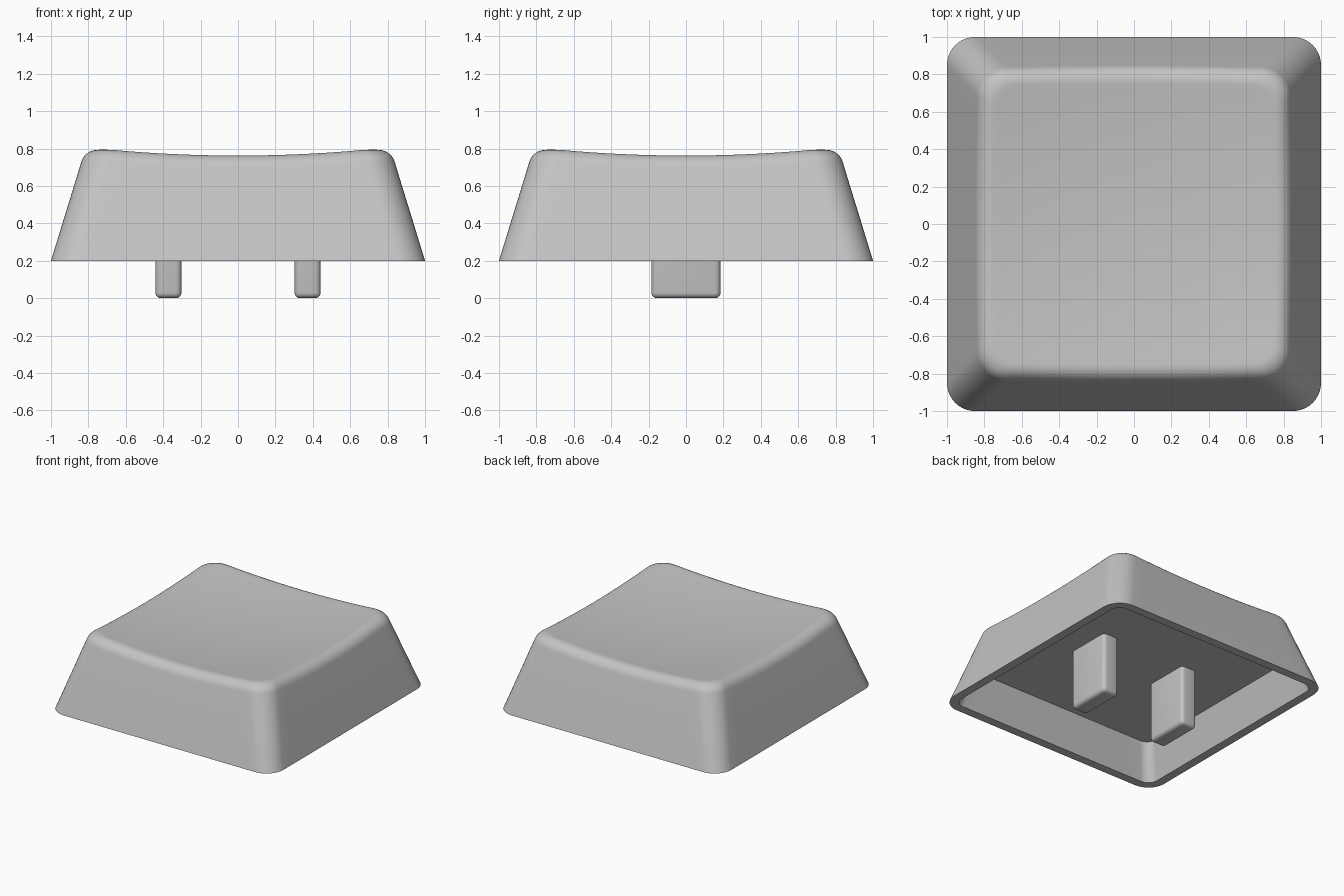
import bpy, bmesh, math

if "Cube" in bpy.data.objects:
    bpy.data.objects.remove(bpy.data.objects["Cube"])

grey = bpy.data.materials.new("light grey plastic")
grey.diffuse_color = (0.55, 0.55, 0.55, 1)
grey.use_nodes = True
grey.node_tree.nodes["Principled BSDF"].inputs["Base Color"].default_value = grey.diffuse_color

SIDE, ARC = 16, 10       # segments per straight side and per corner
BASE, CEIL = 0.2, 0.48   # skirt bottom and cavity ceiling heights
TAPER = 0.307            # inward lean of the walls
BLEND = 0.07             # size of the rounded top edge


def rounded_square(half, radius):
    """Outline points with matching counts, so rings can be bridged."""
    pts, c = [], half - radius
    for q in range(4):
        a0 = q * math.pi / 2
        ca, sa = round(math.cos(a0)), round(math.sin(a0))
        local = [(half, -c + 2 * c * i / SIDE) for i in range(SIDE)]
        local += [(c + radius * math.cos(t), c + radius * math.sin(t))
                  for t in (math.pi / 2 * i / ARC for i in range(ARC))]
        pts += [(x * ca - y * sa, x * sa + y * ca) for x, y in local]
    return pts


COUNT = 4 * (SIDE + ARC)


def dish(x, y):
    """Height of the scooped top."""
    return 0.722 + 0.07 * (x * x + y * y)


def wall_point(i, z):
    x, y = rounded_square(1 - TAPER * (z - BASE), 0.15)[i]
    return x, y, z


def edge_profile(i):
    """Rounded transition from the sloping wall to the dished top."""
    z = 0.78
    for _ in range(6):
        x, y, _z = wall_point(i, z)
        z = dish(x, y)
    corner = wall_point(i, z)
    low = wall_point(i, z - BLEND)
    ix, iy = rounded_square(1 - TAPER * (z - BASE) - BLEND, 0.15 - BLEND / 2)[i]
    high = (ix, iy, dish(ix, iy))
    out = []
    for k in range(9):
        t = k / 8
        a, b, c = (1 - t) ** 2, 2 * t * (1 - t) * 0.8, t * t
        out.append([(a * p + b * q + c * r) / (a + b + c)
                    for p, q, r in zip(low, corner, high)])
    return out


def finish(bm, name):
    bmesh.ops.recalc_face_normals(bm, faces=bm.faces)
    mesh = bpy.data.meshes.new(name)
    bm.to_mesh(mesh)
    bm.free()
    mesh.materials.append(grey)
    ob = bpy.data.objects.new(name, mesh)
    bpy.context.collection.objects.link(ob)
    bpy.ops.object.select_all(action='DESELECT')
    ob.select_set(True)
    bpy.context.view_layer.objects.active = ob
    bpy.ops.object.shade_smooth_by_angle(angle=math.radians(35))
    return ob


# Cap shell: cavity, rim, outer wall, rounded edge and dished top
profiles = [edge_profile(i) for i in range(COUNT)]
rings = [[(x, y, CEIL) for x, y in rounded_square(0.85, 0.08)],
         [(x, y, BASE) for x, y in rounded_square(0.93, 0.08)],
         [(x, y, BASE) for x, y in rounded_square(1.0, 0.15)]]
rings += [[p[k] for p in profiles] for k in range(9)]
rim = rings[-1]
for s in (0.96, 0.88, 0.76, 0.62, 0.48, 0.34, 0.2, 0.08):
    rings.append([(x * s, y * s, dish(x * s, y * s)) for x, y, z in rim])

bm = bmesh.new()
loops = [[bm.verts.new(p) for p in ring] for ring in rings]
for lo, hi in zip(loops, loops[1:]):
    for i in range(COUNT):
        j = (i + 1) % COUNT
        bm.faces.new((lo[i], lo[j], hi[j], hi[i]))
bm.faces.new(loops[0])
bm.faces.new(loops[-1])
finish(bm, "keycap_shell")

# Two mounting prongs under the cap
for name, side in (("left_prong", -1), ("right_prong", 1)):
    bm = bmesh.new()
    bmesh.ops.create_cube(bm, size=1)
    for v in bm.verts:
        v.co = (side * 0.372 + v.co.x * 0.14, v.co.y * 0.37,
                CEIL + 0.01 if v.co.z > 0 else 0)
    edges = [e for e in bm.edges if min(v.co.z for v in e.verts) < 0.1]
    bmesh.ops.bevel(bm, geom=edges, offset=0.03, segments=5, profile=0.5,
                    affect='EDGES')
    finish(bm, name)
